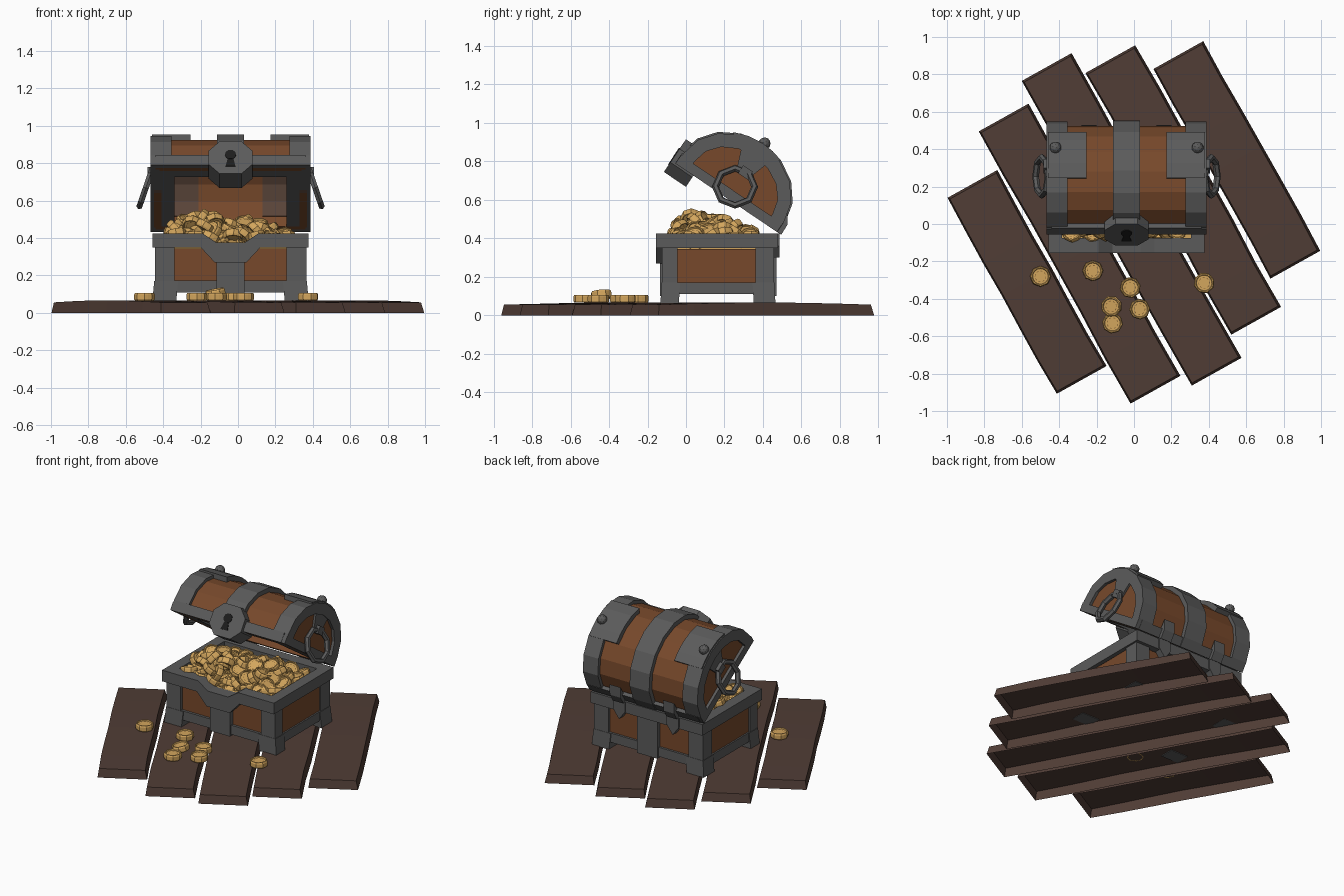
import bpy, bmesh, math, random
from mathutils import Matrix, Vector

if "Cube" in bpy.data.objects:
    bpy.data.objects.remove(bpy.data.objects["Cube"])

random.seed(4)
CX = -0.04                                   # chest centre in x
LID = Matrix.Translation((0, 0.478, 0.43)) @ Matrix.Rotation(math.radians(-34), 4, 'X')


def material(name, rgb):
    m = bpy.data.materials.new(name)
    m.diffuse_color = (*rgb, 1)
    m.use_nodes = True
    m.node_tree.nodes["Principled BSDF"].inputs["Base Color"].default_value = m.diffuse_color
    return m


PLANK = material("dark plank wood", (0.080, 0.046, 0.036))
WOOD = material("chest wood", (0.185, 0.066, 0.024))
AGED = material("aged wood", (0.1, 0.058, 0.04))
METAL = material("iron grey", (0.105, 0.105, 0.105))
GOLD = material("gold", (0.65, 0.38, 0.11))
DARKGOLD = material("dark gold", (0.25, 0.13, 0.035))
BLACK = material("keyhole black", (0.012, 0.012, 0.012))


def finish(name, bm, mats, matrix=None):
    bmesh.ops.recalc_face_normals(bm, faces=bm.faces)
    me = bpy.data.meshes.new(name)
    bm.to_mesh(me)
    bm.free()
    for m in mats:
        me.materials.append(m)
    ob = bpy.data.objects.new(name, me)
    bpy.context.collection.objects.link(ob)
    if matrix:
        ob.matrix_world = matrix
    return ob


def prism(name, pts, a, b, axis, mat, matrix=None):
    """Extrude a 2D outline from a to b along an axis."""
    place = {'x': lambda p, t: (t, p[0], p[1]),
             'y': lambda p, t: (p[0], t, p[1]),
             'z': lambda p, t: (p[0], p[1], t)}[axis]
    bm = bmesh.new()
    lo = [bm.verts.new(place(p, a)) for p in pts]
    hi = [bm.verts.new(place(p, b)) for p in pts]
    bm.faces.new(lo)
    bm.faces.new(hi)
    for i in range(len(pts)):
        j = (i + 1) % len(pts)
        bm.faces.new((lo[i], lo[j], hi[j], hi[i]))
    return finish(name, bm, [mat], matrix)


def box(name, x, y, z, mat, matrix=None):
    return prism(name, [(x[0], y[0]), (x[1], y[0]), (x[1], y[1]), (x[0], y[1])],
                 z[0], z[1], 'z', mat, matrix)


# ---- floor planks: bowed, tapered sides, open underneath
along, across = Vector((0.487, -0.873)), Vector((0.873, 0.487))
for k, (x, y, length) in enumerate([(-0.997, 0.14, 1.2), (-0.83, 0.495, 1.667),
                                    (-0.6, 0.765, 1.866), (-0.26, 0.807, 1.602),
                                    (0.104, 0.829, 1.284)]):
    bm, rows, n = bmesh.new(), [], 6
    for i in range(n + 1):
        t = i / n
        wob = 0 if i in (0, n) else random.uniform(-0.006, 0.006)
        top = 0.056 + 0.011 * math.sin(math.pi * t)
        row = []
        for w, z, e in ((0, 0, 0), (0.008, top, 0.012), (0.292, top, 0.012), (0.305, 0, 0)):
            d = min(max(t * length, e), length - e)
            p = Vector((x, y)) + along * d + across * (w + wob)
            row.append(bm.verts.new((p.x, p.y, z)))
        rows.append(row)
    bm.faces.new(rows[0])
    bm.faces.new(rows[-1])
    for r, s in zip(rows, rows[1:]):
        for j in range(3):
            bm.faces.new((r[j], r[j + 1], s[j + 1], s[j]))
    finish(f"plank_{k + 1}", bm, [PLANK])

# ---- chest body
box("body_wood", (CX - 0.395, CX + 0.395), (-0.105, 0.44), (0.12, 0.345), WOOD)
front = [(-0.417, 0.425), (-0.15, 0.425), (-0.075, 0.375), (0.075, 0.375), (0.15, 0.425),
         (0.417, 0.425), (0.417, 0.35), (0.16, 0.35), (0.085, 0.27), (-0.085, 0.27),
         (-0.16, 0.35), (-0.417, 0.35)]
prism("rim_front", [(CX + x, z) for x, z in front], -0.156, -0.075, 'y', METAL)
box("rim_back", (CX - 0.417, CX + 0.417), (0.405, 0.478), (0.35, 0.425), METAL)
box("bottom_rail_front", (CX - 0.4, CX + 0.4), (-0.122, -0.08), (0.11, 0.172), METAL)
box("bottom_rail_back", (CX - 0.4, CX + 0.4), (0.41, 0.455), (0.11, 0.172), METAL)
box("strap_front", (CX - 0.075, CX + 0.075), (-0.135, -0.09), (0.1, 0.3), METAL)
box("strap_back", (CX - 0.075, CX + 0.075), (0.43, 0.47), (0.1, 0.36), METAL)
for s, side in ((-1, "left"), (1, "right")):
    box(f"rim_{side}", (CX + s * 0.345, CX + s * 0.417), (-0.1, 0.42), (0.35, 0.425), METAL)
    box(f"bottom_rail_{side}", (CX + s * 0.37, CX + s * 0.405), (-0.09, 0.43),
        (0.11, 0.172), METAL)
    for y0, y1, d, end in ((-0.125, -0.045, -1, "front"), (0.36, 0.457, 1, "back")):
        box(f"post_{end}_{side}", (CX + s * 0.3, CX + s * 0.405), (y0, y1), (0.1, 0.355), METAL)
        # foot flares outwards towards the floor
        foot = box(f"foot_{end}_{side}", (CX + s * 0.28, CX + s * 0.408),
                   (y0 - 0.002 - 0.012 * (d > 0), y1 + 0.002 + 0.012 * (d < 0)),
                   (0.062, 0.17), METAL)
        for v in foot.data.vertices:
            if v.co.z < 0.1:
                v.co.x += s * 0.01
                v.co.y += d * 0.006
    # hinge: plate on the body and leaf at the lid
    hx = CX + s * 0.2
    prism(f"hinge_plate_{side}", [(hx - 0.045, 0.425), (hx + 0.045, 0.425), (hx + 0.045, 0.36),
          (hx, 0.3), (hx - 0.045, 0.36)], 0.44, 0.485, 'y', METAL)
    prism(f"hinge_leaf_{side}", [(-0.02, 0), (0.02, 0), (0.018, 0.06), (-0.02, 0.12)],
          hx - 0.04, hx + 0.04, 'x', METAL, LID)

# ---- lid, in hinge space: y = -distance from the hinge, z = height over the lid base
EVEN = [180 * i / 8 for i in range(9)]


def arc(d, angles):
    return [(-0.322 + (0.316 - d) * math.cos(math.radians(a)),
             0.065 + (0.268 - d) * math.sin(math.radians(a))) for a in angles]


def arch(d):
    return [(-0.322 + 0.316 - d, 0)] + arc(d, EVEN) + [(-0.322 - 0.316 + d, 0)]


def band(name, outer, inner, x0, x1, mat):
    return prism(name, outer + inner[::-1], x0, x1, 'x', mat, LID)


band("lid_wood", arch(0.022), arch(0.05), CX - 0.4, CX + 0.4, WOOD)
band("lid_strap_centre", arch(-0.008), arch(0.035), CX - 0.073, CX + 0.073, METAL)
box("lid_rail_front", (CX - 0.4, CX + 0.4), (-0.645, -0.53), (0, 0.065), METAL, LID)
box("lid_rail_back", (CX - 0.4, CX + 0.4), (-0.055, -0.004), (0, 0.06), METAL, LID)
top = [68, 79, 90, 105, 120]
for s, side in ((-1, "left"), (1, "right")):
    e = CX + s * 0.427
    prism(f"lid_end_wood_{side}", arch(0.04), CX + s * 0.37, CX + s * 0.408, 'x', WOOD, LID)
    band(f"lid_strap_{side}", arch(0), arch(0.045), CX + s * 0.315, e, METAL)
    band(f"lid_end_arch_{side}", arch(0), arch(0.072), CX + s * 0.38, e, METAL)
    box(f"lid_rail_{side}", (CX + s * 0.3, e), (-0.643, -0.006), (0, 0.052), METAL, LID)
    # worn lining inside the lid
    lining = [0, 22.5, 45, 67.5]
    band(f"lid_lining_{side}", arc(0.045, lining), arc(0.055, lining), CX + s * 0.17,
         CX + s * 0.38, AGED)
    # rivet plate on top, brace down the end, rivet
    band(f"rivet_plate_{side}", arc(-0.008, top), arc(0.04, top), CX + s * 0.215,
         CX + s * 0.42, METAL)
    prism(f"lid_brace_{side}", [(-0.42, 0.3), (-0.235, 0.3), (-0.28, 0.16), (-0.365, 0.16)],
          CX + s * 0.39, CX + s * 0.422, 'x', METAL, LID)
    box(f"ring_mount_{side}", (CX + s * 0.4, CX + s * 0.445), (-0.345, -0.285),
        (0.14, 0.19), METAL, LID)
    bm = bmesh.new()
    bmesh.ops.create_icosphere(bm, subdivisions=2, radius=0.032)
    finish(f"rivet_{side}", bm, [METAL],
           LID @ Matrix.Translation((CX + s * 0.38, -0.317, 0.345)))
    # octagonal carrying ring, hanging outwards
    bpy.ops.mesh.primitive_torus_add(
        major_segments=8, minor_segments=6, major_radius=0.102, minor_radius=0.018,
        location=(CX + s * 0.453, 0.255, 0.668),
        rotation=(0, math.radians(90 - 19 * s), 0))
    ring = bpy.context.object
    ring.name = f"handle_ring_{side}"
    ring.data.materials.append(METAL)

# ---- lock with keyhole
octagon = [(-0.118, -0.01), (-0.06, -0.07), (0.06, -0.07), (0.118, -0.01),
           (0.118, 0.075), (0.06, 0.135), (-0.06, 0.135), (-0.118, 0.075)]
prism("lock", [(CX + x, z) for x, z in octagon], -0.668, -0.53, 'y', METAL, LID)
prism("keyhole_round", [(CX + 0.03 * math.cos(i * math.pi / 5),
      0.05 + 0.03 * math.sin(i * math.pi / 5)) for i in range(10)],
      -0.673, -0.666, 'y', BLACK, LID)
prism("keyhole_slot", [(CX - 0.012, 0.04), (CX + 0.012, 0.04), (CX + 0.026, -0.025),
      (CX - 0.026, -0.025)], -0.672, -0.666, 'y', BLACK, LID)

# ---- coin: notched lathe with raised rim and dashed ring on both faces
bm, loops, N = bmesh.new(), [], 16
section = [(0.027, 0.013), (0.031, 0.013), (0.041, 0.013), (0.044, 0.02), (0.051, 0.02),
           (0.056, 0.011)]
section += [(r, -z) for r, z in reversed(section)]
for r, z in section:
    loops.append([])
    for i in range(N):
        q = r * (0.94 if r > 0.05 and i % 2 else 1)
        a = 2 * math.pi * i / N
        loops[-1].append(bm.verts.new((q * math.cos(a), q * math.sin(a), z)))
bm.faces.new(loops[0])
bm.faces.new(loops[-1])
for k, (p, q) in enumerate(zip(loops, loops[1:])):
    for i in range(N):
        f = bm.faces.new((p[i], p[(i + 1) % N], q[(i + 1) % N], q[i]))
        f.material_index = 1 if k in (0, len(loops) - 2) and i % 2 else 0
first = finish("spilled_coin_1", bm, [GOLD, DARKGOLD], Matrix.Translation((-0.5, -0.28, 0.086)))


def coin(name, loc, rot):
    ob = bpy.data.objects.new(name, first.data)
    ob.location, ob.rotation_euler = loc, rot
    bpy.context.collection.objects.link(ob)


for k, (x, y, z, tilt) in enumerate([(-0.22, -0.25, 0.086, 0), (-0.02, -0.34, 0.086, 0),
                                     (-0.12, -0.44, 0.106, -0.2), (-0.115, -0.53, 0.086, 0),
                                     (0.03, -0.455, 0.086, 0), (0.375, -0.315, 0.086, 0)]):
    coin(f"spilled_coin_{k + 2}", (x, y, z), (tilt, 0, k))

# ---- treasure heap: two mounds of tilted coins over a gold filling
box("treasure_fill", (CX - 0.35, CX + 0.35), (-0.09, 0.41), (0.32, 0.372), GOLD)


def heap(x, y):
    return (0.392 + 0.125 * math.exp(-((x + 0.21) ** 2 + (y - 0.08) ** 2) / 0.018)
            + 0.085 * math.exp(-((x - 0.06) ** 2 + (y - 0.17) ** 2) / 0.02))


count = 0
for nx, ny, drop, wild in [(10, 7, 0.04, 0.4), (9, 6, -0.004, 0.65)]:
    for i in range(nx):
        for j in range(ny):
            x = -0.33 + 0.57 * i / (nx - 1) + random.uniform(-0.02, 0.02)
            y = -0.025 + 0.345 * j / (ny - 1) + random.uniform(-0.02, 0.02)
            gx = (heap(x + 0.01, y) - heap(x - 0.01, y)) / 0.02
            gy = (heap(x, y + 0.01) - heap(x, y - 0.01)) / 0.02
            count += 1
            coin(f"heap_coin_{count}", (x, y, heap(x, y) - drop),
                 (math.atan(gy) * 0.7 + random.uniform(-wild, wild),
                  -math.atan(gx) * 0.7 + random.uniform(-wild, wild), random.uniform(0, 6)))
